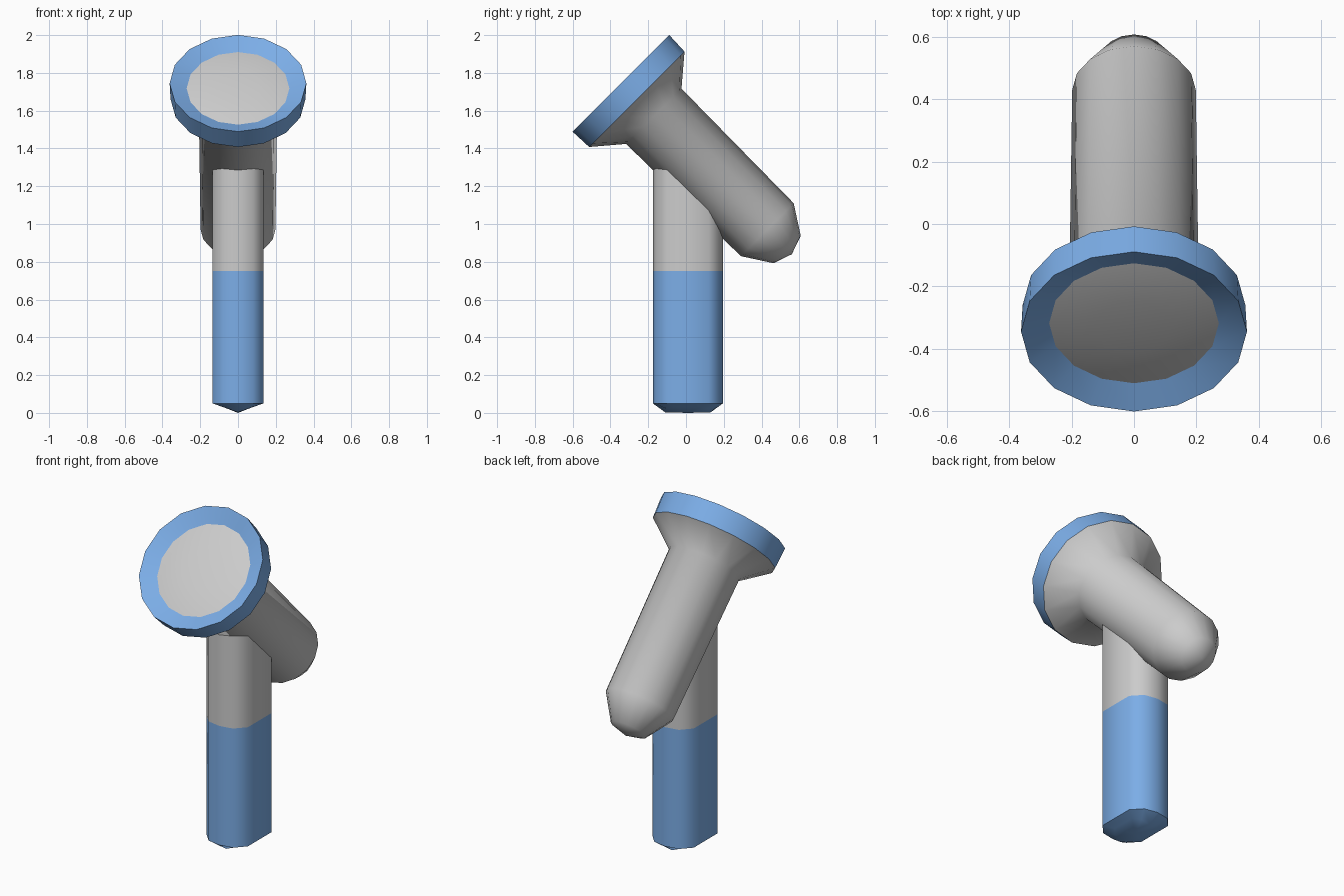
import bpy, bmesh, math
from mathutils import Vector

if "Cube" in bpy.data.objects:
    bpy.data.objects.remove(bpy.data.objects["Cube"])

blue = bpy.data.materials.new("blue")
blue.diffuse_color = (0.2, 0.42, 0.8, 1)
blue.use_nodes = True
blue.node_tree.nodes["Principled BSDF"].inputs["Base Color"].default_value = blue.diffuse_color

# Tilted head axis: origin at the front of the rim, running back and down
ORIGIN = Vector((0, -0.345, 1.745))
AXIS = Vector((0, 1, -1)).normalized()
UP = Vector((0, 1, 1)).normalized()
SIDE = Vector((1, 0, 0))


def skin(name, rings, mat=None, angle=55):
    """Join equal rings of points with quads; one-point rings are poles."""
    bm = bmesh.new()
    loops = [[bm.verts.new(p) for p in ring] for ring in rings]
    for a, b in zip(loops, loops[1:]):
        n = max(len(a), len(b))
        for i in range(n):
            j = (i + 1) % n
            if len(a) == 1:
                bm.faces.new((a[0], b[i], b[j]))
            elif len(b) == 1:
                bm.faces.new((a[i], b[0], a[j]))
            else:
                bm.faces.new((a[i], b[i], b[j], a[j]))
    # profiles run so that this winding faces outwards
    mesh = bpy.data.meshes.new(name)
    bm.to_mesh(mesh)
    bm.free()
    ob = bpy.data.objects.new(name, mesh)
    bpy.context.collection.objects.link(ob)
    if mat:
        mesh.materials.append(mat)
    bpy.ops.object.select_all(action='DESELECT')
    ob.select_set(True)
    bpy.context.view_layer.objects.active = ob
    bpy.ops.object.shade_smooth_by_angle(angle=math.radians(angle))
    return ob


def turned(name, profile, mat=None, angle=55):
    """16-sided solid around the tilted axis from (radius, distance) pairs."""
    rings = []
    for r, t in profile:
        c = ORIGIN + AXIS * t
        if r == 0:
            rings.append([c])
        else:
            rings.append([c + r * (math.cos(k * math.tau / 16) * SIDE
                                   + math.sin(k * math.tau / 16) * UP)
                          for k in range(16)])
    return skin(name, rings, mat, angle)


# Head parts
turned("lens", [(0, 0.018), (0.12, 0.021), (0.22, 0.029), (0.272, 0.038)])
turned("rim", [(0.272, 0.038), (0.362, 0), (0.357, 0.12)], blue, 40)
turned("barrel", [(0.357, 0.12), (0.207, 0.247), (0.198, 1.096),
                  (0.102, 1.245), (0, 1.28)])

# Rounded handle cross-section, listed counter-clockwise
quarter = [(0.135, 0.11), (0.08, 0.17), (0, 0.185)]
right_back = quarter + [(-x, y) for x, y in quarter[1::-1]]
section = right_back + [(-x, -y) for x, y in right_back]


def handle_ring(z, sx=1, sy=1, ridge=0):
    return [Vector((x * sx, 0.01 + y * sy, z + ridge * abs(x) / 0.135))
            for x, y in section]


# Handle: blue grip with a ridged underside, grey stem entering the barrel
skin("stem", [handle_ring(1.35), handle_ring(0.75)])
skin("grip", [handle_ring(0.75), handle_ring(0.05),
              handle_ring(0.003, 0.62, 0.65, 0.03),
              [Vector((0, 0.01, 0))]], blue)

# Make all faces point outwards
for ob in bpy.context.scene.objects:
    centre = sum((v.co for v in ob.data.vertices), Vector()) / len(ob.data.vertices)
    if ob.name == "lens":
        centre = ORIGIN + AXIS * 0.5
    if ob.name == "rim":
        centre = ORIGIN + AXIS * 0.1
    facing = sum((p.center - centre).dot(p.normal) * p.area for p in ob.data.polygons)
    if facing < 0:
        ob.data.flip_normals()
